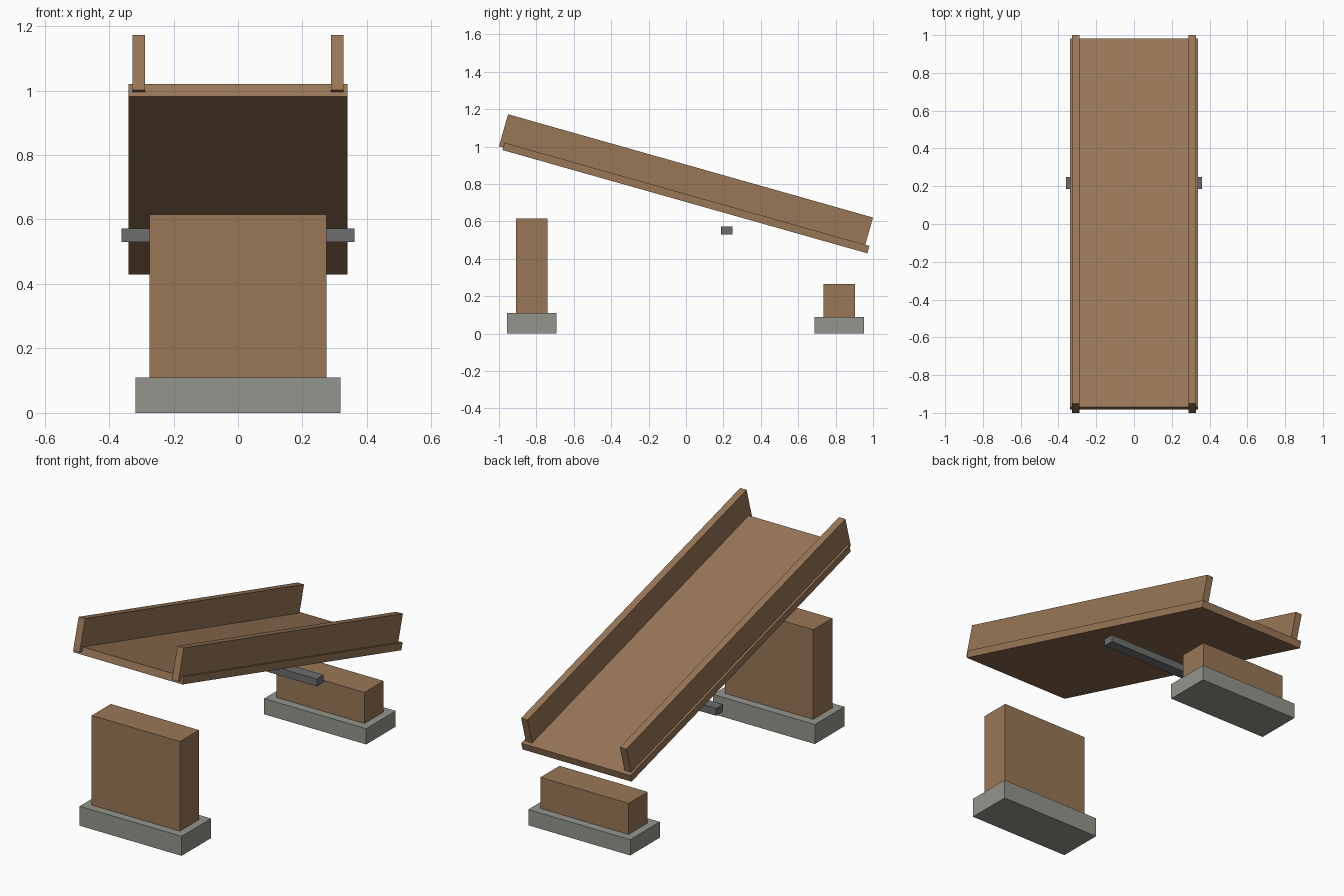
import bpy, bmesh, math
from mathutils import Matrix

if "Cube" in bpy.data.objects:
    bpy.data.objects.remove(bpy.data.objects["Cube"])


def material(name, rgb):
    m = bpy.data.materials.new(name)
    m.diffuse_color = (*rgb, 1)
    m.use_nodes = True
    m.node_tree.nodes["Principled BSDF"].inputs["Base Color"].default_value = m.diffuse_color
    return m


wood = material("wood", (0.32, 0.185, 0.095))
stone = material("stone", (0.30, 0.30, 0.27))
metal = material("metal", (0.15, 0.155, 0.15))


def box(name, centre, size, mat, tilt=0.0):
    bm = bmesh.new()
    bmesh.ops.create_cube(bm, size=1, matrix=Matrix.Diagonal((*size, 1)))
    mesh = bpy.data.meshes.new(name)
    bm.to_mesh(mesh)
    bm.free()
    mesh.materials.append(mat)
    ob = bpy.data.objects.new(name, mesh)
    ob.location = centre
    ob.rotation_euler.x = tilt
    bpy.context.collection.objects.link(ob)
    return ob


TILT = math.radians(-15.8)
LENGTH = 2.028

# sloping trough: floor and two side walls
box("trough_floor", (0, 0, 0.725), (0.68, LENGTH, 0.041), wood, TILT)
for side, label in ((-1, "left"), (1, "right")):
    box(f"trough_wall_{label}", (side * 0.308, 0, 0.811),
        (0.04, LENGTH, 0.178), wood, TILT)

# cross bar under the trough
box("cross_bar", (0, 0.217, 0.551), (0.722, 0.062, 0.041), metal)

# piers on stone footings: name, y, pier top, footing top
for label, y, top, foot in (("front", -0.825, 0.615, 0.11),
                            ("back", 0.819, 0.264, 0.089)):
    box(f"{label}_footing", (0, y, foot / 2), (0.636, 0.263, foot), stone)
    low = 0.002
    box(f"{label}_pier", (0, y, (top + low) / 2),
        (0.55, 0.17, top - low), wood)
